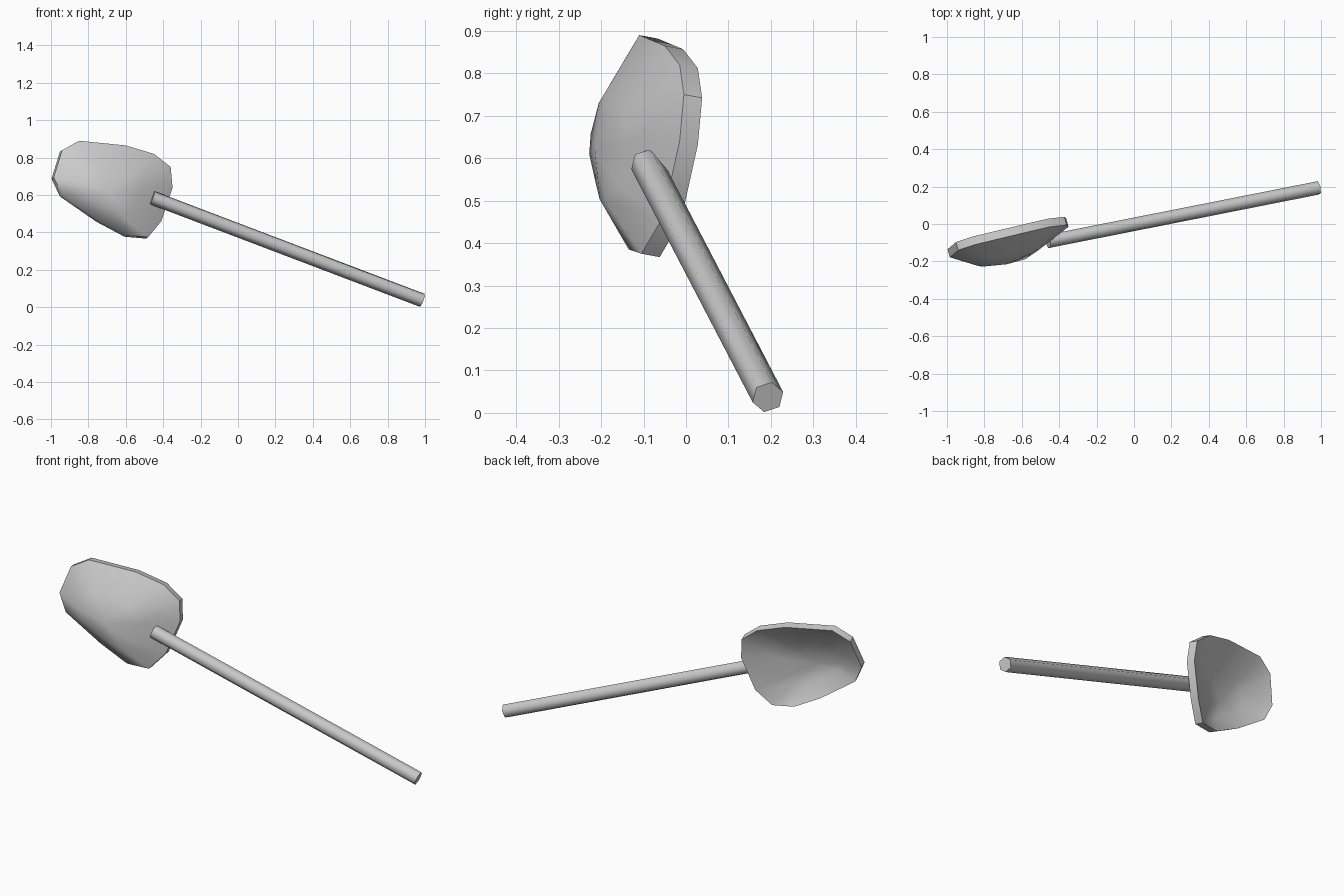
import bpy, bmesh, math
from mathutils import Vector, Matrix

cube = bpy.data.objects.get("Cube")
if cube:
    bpy.data.objects.remove(cube, do_unlink=True)

grey = bpy.data.materials.new("plain_grey")
grey.use_nodes = True
grey.diffuse_color = (0.6, 0.6, 0.6, 1)
grey.node_tree.nodes["Principled BSDF"].inputs["Base Color"].default_value = (0.6, 0.6, 0.6, 1)


def finish(bm, name, angle):
    bmesh.ops.recalc_face_normals(bm, faces=bm.faces)
    mesh = bpy.data.meshes.new(name)
    bm.to_mesh(mesh)
    bm.free()
    mesh.materials.append(grey)
    obj = bpy.data.objects.new(name, mesh)
    bpy.context.collection.objects.link(obj)
    bpy.ops.object.select_all(action='DESELECT')
    obj.select_set(True)
    bpy.context.view_layer.objects.active = obj
    bpy.ops.object.shade_smooth_by_angle(angle=math.radians(angle))
    return obj


# Scoop: a dished shell with an irregular twelve-sided rim
rim = [Vector(p) for p in (
    (-0.85, -0.11, 0.89), (-0.6, -0.05, 0.865), (-0.45, -0.015, 0.82),
    (-0.36, -0.005, 0.75), (-0.35, -0.015, 0.64), (-0.41, -0.055, 0.46),
    (-0.48, -0.105, 0.375), (-0.595, -0.135, 0.385), (-0.745, -0.155, 0.465),
    (-0.94, -0.185, 0.6), (-0.985, -0.178, 0.695), (-0.94, -0.14, 0.84))]
centre = Vector((-0.68, -0.215, 0.62))
thickness = Vector((-0.012, 0.043, -0.008))
bulge = Vector((0, -0.028, 0))

bm = bmesh.new()
count = len(rim)
outer_rings = []
for offset in (Vector(), thickness):
    outer = [bm.verts.new(p + offset) for p in rim]
    inner = [bm.verts.new(p.lerp(centre, 0.5) + bulge + offset) for p in rim]
    hub = bm.verts.new(centre + offset)
    for i in range(count):
        j = (i + 1) % count
        bm.faces.new((outer[i], outer[j], inner[j], inner[i]))
        bm.faces.new((inner[i], inner[j], hub))
    outer_rings.append(outer)
front, back = outer_rings
for i in range(count):
    j = (i + 1) % count
    bm.faces.new((front[i], front[j], back[j], back[i]))
finish(bm, "scoop", 40)

# Handle: a straight six-sided rod set into the scoop
start, end = Vector((-0.46, -0.093, 0.586)), Vector((0.985, 0.193, 0.037))
axis = end - start
turn = axis.to_track_quat('Z', 'Y').to_matrix().to_4x4()
place = Matrix.Translation((start + end) / 2) @ turn @ Matrix.Rotation(math.radians(-10), 4, 'Z')
bm = bmesh.new()
bmesh.ops.create_cone(bm, cap_ends=True, segments=6, radius1=0.038, radius2=0.038,
                      depth=axis.length, matrix=place)
finish(bm, "handle", 65)
